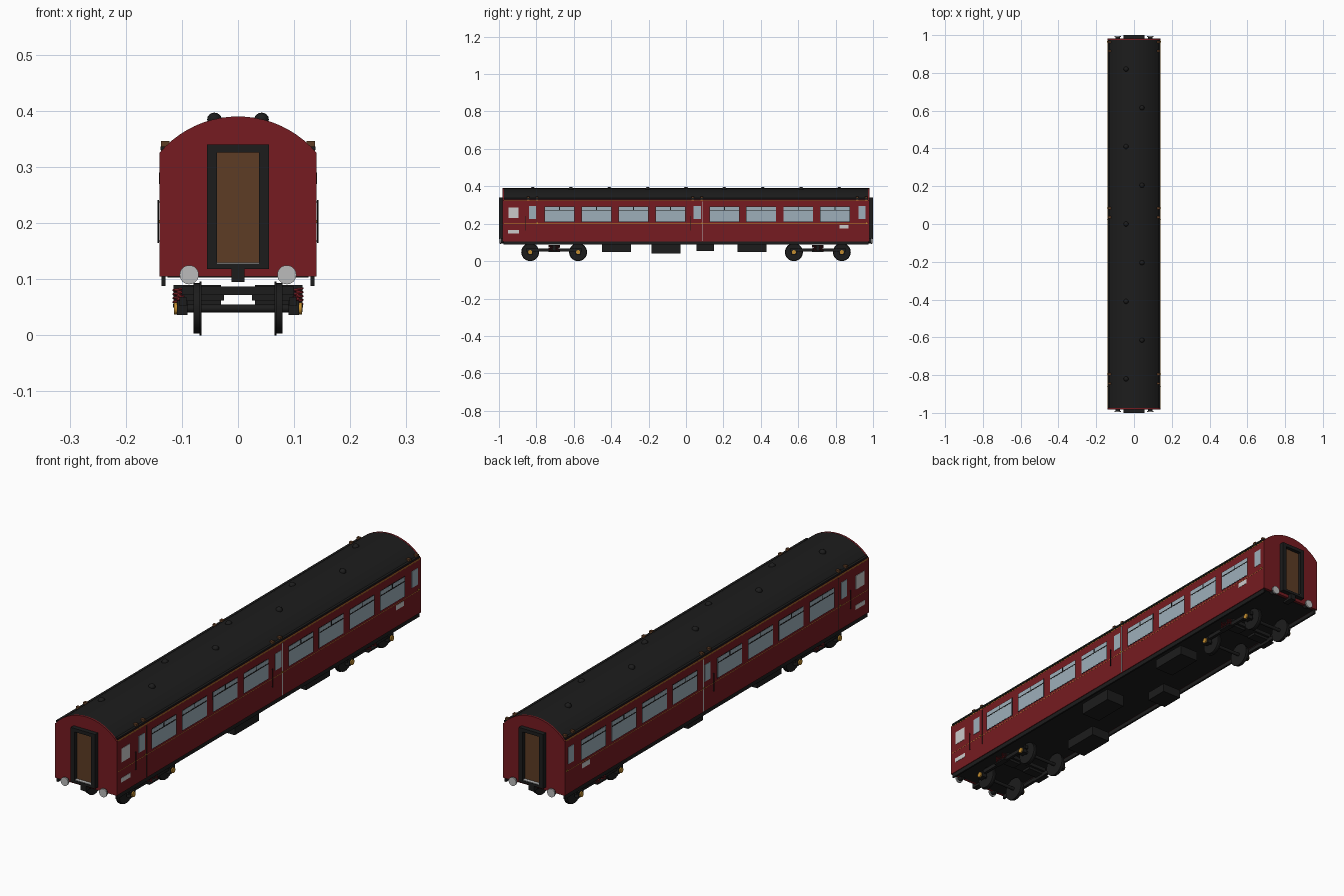
import bpy, bmesh, math
from mathutils import Matrix, Vector

if "Cube" in bpy.data.objects:
    bpy.data.objects.remove(bpy.data.objects["Cube"])

def mat(name, r, g, b):
    m = bpy.data.materials.new(name)
    m.diffuse_color = (r, g, b, 1)
    m.use_nodes = True
    m.node_tree.nodes["Principled BSDF"].inputs["Base Color"].default_value = m.diffuse_color
    return m

RED = mat("maroon", 0.18, 0.011, 0.015)
BLACK = mat("black", 0.012, 0.012, 0.012)
GOLD = mat("gold", 0.55, 0.27, 0.03)
BROWN = mat("brown", 0.11, 0.045, 0.018)
GLASS = mat("glass", 0.34, 0.43, 0.49)
WHITE = mat("white", 0.75, 0.75, 0.75)
STEEL = mat("steel", 0.5, 0.5, 0.5)

def finish(name, bm, m, smooth=False):
    bmesh.ops.recalc_face_normals(bm, faces=bm.faces)
    me = bpy.data.meshes.new(name)
    bm.to_mesh(me)
    bm.free()
    me.materials.append(m)
    o = bpy.data.objects.new(name, me)
    bpy.context.collection.objects.link(o)
    if smooth:
        bpy.context.view_layer.objects.active = o
        bpy.ops.object.select_all(action='DESELECT')
        o.select_set(True)
        bpy.ops.object.shade_smooth_by_angle(angle=math.radians(35))
    return o

def box(name, x, y, z, m):
    """Box from (min, max) pairs."""
    bm = bmesh.new()
    c = [(a + b) / 2 for a, b in (x, y, z)]
    s = [abs(b - a) for a, b in (x, y, z)]
    bmesh.ops.create_cube(bm, size=1, matrix=Matrix.Translation(c) @ Matrix.Diagonal((*s, 1)))
    return finish(name, bm, m)

def cyl(name, p, r, d, axis, m, seg=24, r2=None):
    bm = bmesh.new()
    rot = Vector((0, 0, 1)).rotation_difference(Vector(axis)).to_matrix().to_4x4()
    bmesh.ops.create_cone(bm, cap_ends=True, segments=seg, radius1=r, radius2=r2 or r,
                          depth=d, matrix=Matrix.Translation(p) @ rot)
    return finish(name, bm, m, True)

def extrude(name, pts, y0, y1, m):
    """Extrude a closed xz outline along y."""
    bm = bmesh.new()
    f = bm.faces.new([bm.verts.new((x, y0, z)) for x, z in pts])
    g = bmesh.ops.extrude_face_region(bm, geom=[f])
    bmesh.ops.translate(bm, vec=(0, y1 - y0, 0),
                        verts=[v for v in g['geom'] if isinstance(v, bmesh.types.BMVert)])
    return finish(name, bm, m, True)

def arc(r, a, n=20):
    return [(r * math.sin(t), 0.207 + r * math.cos(t))
            for t in (a - 2 * a * i / n for i in range(n + 1))]

# Body shell, roof skin and floor
extrude("body", [(-0.139, 0.105), (0.139, 0.105)] + arc(0.1815, 0.87), -0.975, 0.975, RED)
extrude("roof", arc(0.183, 0.83) + arc(0.178, 0.83)[::-1], -0.974, 0.974, BLACK)
box("floor", (-0.126, 0.126), (-0.97, 0.97), (0.1035, 0.107), BLACK)

# Roof vents, staggered
for i in range(9):
    bm = bmesh.new()
    x = 0.042 if i % 2 else -0.042
    bmesh.ops.create_uvsphere(bm, u_segments=16, v_segments=8, radius=1,
        matrix=Matrix.Translation((x, -0.82 + 0.205 * i, 0.385)) @ Matrix.Diagonal((0.013, 0.013, 0.012, 1)))
    finish("roof_vent", bm, BLACK, True)

LARGE = [-0.677, -0.479, -0.281, -0.083, 0.206, 0.402, 0.6, 0.796]
SMALL = [-0.82, 0.06, 0.94]

for s in (-1, 1):
    def side(name, y, z, m, out=0.0, base=0.137):
        return box(name, (s * base, s * (0.139 + out)), y, z, m)

    # Side windows with frames, transom and vent divider
    for y in LARGE:
        side("window_frame", (y - 0.08, y + 0.08), (0.209, 0.292), BLACK, 0.0006)
        side("window_glass", (y - 0.078, y + 0.078), (0.211, 0.29), GLASS, 0.0012)
        side("window_transom", (y - 0.078, y + 0.078), (0.27, 0.274), BLACK, 0.002)
        side("vent_divider", (y - 0.002, y + 0.002), (0.274, 0.29), BLACK, 0.002)
    # Door windows, seams, lamps and handles
    for y in SMALL:
        side("door_window", (y - 0.019, y + 0.019), (0.226, 0.294), GLASS, 0.0012)
        for e in (-0.024, 0.024):
            box("door_lamp", (s * 0.122, s * 0.137), (y + e - 0.006, y + e + 0.006),
                (0.328, 0.346), BROWN)
        side("door_handle", (y + 0.022, y + 0.028), (0.2, 0.206), GOLD, 0.003)
    side("door_seam", (-0.787, -0.785), (0.108, 0.318), BLACK, 0.0006)
    for y in (-0.86, 0.022):
        cyl("grab_rail", (s * 0.142, y, 0.203), 0.0013, 0.076, (0, 0, 1), BLACK, 8)
        for z in (0.168, 0.238):
            side("grab_rail_bracket", (y - 0.001, y + 0.001), (z - 0.001, z + 0.001), BLACK, 0.003)
    side("downpipe", (0.085, 0.089), (0.108, 0.32), STEEL, 0.001)
    # Frosted window and blank panels
    side("frosted_window", (-0.95, -0.895), (0.23, 0.286), WHITE, 0.0012)
    side("blank_panel_front", (-0.953, -0.893), (0.148, 0.166), WHITE, 0.001)
    side("blank_panel_rear", (0.82, 0.87), (0.174, 0.194), WHITE, 0.001)
    # Lining stripes, gutter and solebar
    side("lower_lining_stripe", (-0.978, 0.978), (0.1985, 0.2), GOLD, 0.0004)
    side("upper_lining_stripe", (-0.978, 0.978), (0.323, 0.326), GOLD, 0.0004)
    box("gutter", (s * 0.128, s * 0.1385), (-0.974, 0.974), (0.33, 0.337), BLACK)
    box("solebar", (s * 0.129, s * 0.136), (-0.975, 0.975), (0.088, 0.106), BLACK)

    # Coach ends: end wall, gangway, door, buffers and coupler
    extrude("end_wall", [(-0.14, 0.105), (0.14, 0.105)] + arc(0.1832, 0.87), s * 0.974, s * 0.981, RED)
    def end(name, x, y, z, m):
        return box(name, x, (s * y[0], s * y[1]), z, m)
    for e in (-1, 1):
        end("gangway_post", (e * 0.037, e * 0.055), (0.975, 1.0), (0.118, 0.34), BLACK)
        cyl("buffer_shank", (e * 0.087, s * 0.978, 0.108), 0.012, 0.022, (0, s, 0), BLACK, 16)
        cyl("buffer_head", (e * 0.087, s * 0.992, 0.108), 0.017, 0.006, (0, s, 0), STEEL, 24)
    end("gangway_header", (-0.037, 0.037), (0.975, 1.0), (0.326, 0.34), BLACK)
    end("gangway_sill", (-0.037, 0.037), (0.975, 1.0), (0.118, 0.128), BLACK)
    end("gangway_door", (-0.037, 0.037), (0.975, 0.985), (0.128, 0.326), BROWN)
    end("tread_plate", (-0.037, 0.037), (0.98, 0.998), (0.128, 0.130), STEEL)
    end("coupler", (-0.012, 0.012), (0.95, 0.998), (0.095, 0.118), BLACK)

    # Bogies
    cy = s * 0.705
    box("bogie_bolster", (-0.1, 0.1), (cy - 0.03, cy + 0.03), (0.072, 0.087), BLACK)
    for k in (-1, 1):
        box("bogie_bolster_drop", (k * 0.025, k * 0.1), (cy - 0.02, cy + 0.02), (0.062, 0.072), BLACK)
        box("bogie_side_frame", (k * 0.092, k * 0.104), (cy - 0.15, cy + 0.15), (0.052, 0.068), BLACK)
        box("bogie_spring_plank", (k * 0.092, k * 0.116), (cy - 0.03, cy + 0.03), (0.05, 0.056), BLACK)
        # Coil springs
        for e in (-0.018, 0.018):
            cu = bpy.data.curves.new("coil_spring", 'CURVE')
            cu.dimensions = '3D'
            cu.bevel_depth = 0.002
            cu.bevel_resolution = 1
            sp = cu.splines.new('POLY')
            sp.points.add(48)
            for i, p in enumerate(sp.points):
                t = i / 48
                a = t * 8 * math.pi
                p.co = (k * 0.106 + 0.009 * math.cos(a), cy + e + 0.009 * math.sin(a), 0.056 + 0.028 * t, 1)
            cu.materials.append(RED)
            bpy.context.collection.objects.link(bpy.data.objects.new("coil_spring", cu))
        # Wheelsets and axle boxes
        wy = cy + k * 0.128
        cyl("axle", (0, wy, 0.048), 0.007, 0.2, (1, 0, 0), BLACK, 12)
        for e in (-1, 1):
            cyl("wheel_tread", (e * 0.073, wy, 0.048), 0.045, 0.013, (1, 0, 0), BLACK, 32)
            cyl("wheel_flange", (e * 0.067, wy, 0.048), 0.048, 0.004, (1, 0, 0), BLACK, 32)
            box("axle_box", (e * 0.09, e * 0.109), (wy - 0.015, wy + 0.015), (0.036, 0.062), BLACK)
            cyl("axle_cap", (e * 0.111, wy, 0.048), 0.011, 0.006, (1, 0, 0), GOLD, 16)

# Underframe equipment boxes, staggered left and right
for y0, y1, z, s in ((-0.45, -0.295, 0.05, -1), (-0.185, -0.03, 0.042, 1),
                     (0.055, 0.15, 0.054, -1), (0.275, 0.43, 0.05, 1)):
    box("equipment_box", (s * 0.03, s * 0.115), (y0, y1), (z, 0.09), BLACK)
